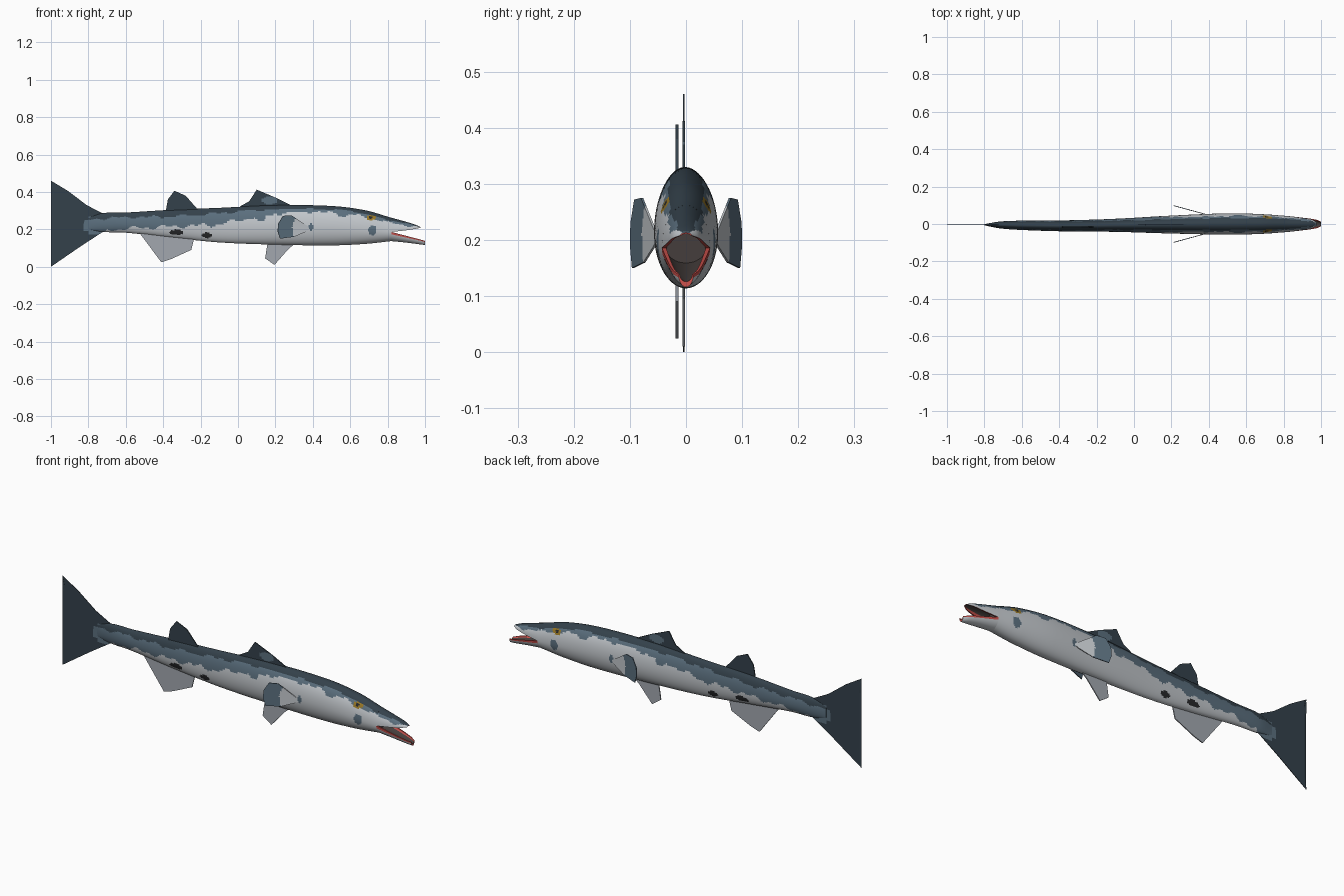
import bpy
import bmesh
from math import sin, cos, pi, hypot, radians
from mathutils import Vector

if "Cube" in bpy.data.objects:
    bpy.data.objects.remove(bpy.data.objects["Cube"])

# Palette (linear)
PALETTE = {
    "dark slate back": (.034, .053, .07),
    "blue grey band": (.105, .16, .21),
    "silver belly": (.55, .58, .61),
    "pale fin": (.36, .39, .43),
    "red lip": (.62, .085, .075),
    "mouth interior": (.06, .048, .045),
    "black spot": (.022, .023, .025),
    "golden eye": (.32, .19, .02),
}
MATERIALS = []
for label, rgb in PALETTE.items():
    mat = bpy.data.materials.new(label)
    mat.use_nodes = True
    mat.diffuse_color = (*rgb, 1)
    shader = mat.node_tree.nodes["Principled BSDF"]
    shader.inputs["Base Color"].default_value = (*rgb, 1)
    shader.inputs["Roughness"].default_value = .6
    MATERIALS.append(mat)
DARK, BAND, BELLY, PALE, RED, MOUTH, BLACK, GOLD = range(len(MATERIALS))

# Stations: x, top, widest height, bottom, half width, sideways offset
BODY = [
    (-.8, .262, .235, .2, .003, -.004),
    (-.72, .287, .235, .186, .018, -.005),
    (-.6, .29, .232, .182, .025, -.007),
    (-.35, .305, .225, .155, .03, -.01),
    (-.1, .315, .22, .13, .035, -.007),
    (.2, .329, .218, .118, .048, -.003),
    (.5, .325, .214, .114, .057, 0),
    (.68, .302, .2, .122, .053, 0),
    (.82, .262, .186, .137, .043, 0),
]
UPPER_JAW = [
    (.82, .262, .186, .137, .043, 0),
    (.9, .24, .195, .137, .033, 0),
    (.95, .224, .203, .137, .024, 0),
    (.975, .213, .208, .137, .01, 0),
]
LOWER_JAW = [
    (.82, .262, .186, .137, .043, 0),
    (.9, .24, .165, .129, .034, 0),
    (.97, .22, .147, .12, .024, 0),
    (1, .21, .138, .116, .013, 0),
]
# Lower limits of the dark back and of the blue grey band: x, dark, band
MARKINGS = [
    (-.8, .25, .18), (-.66, .262, .2), (-.4, .268, .213), (-.1, .286, .228),
    (.06, .3, .26), (.3, .308, .29), (.55, .303, .287), (.7, .278, .262),
    (.82, .247, .234), (1, .212, .205),
]
# Blotches: colour, x, z, x radius, z radius
BLOTCHES = [
    (BLACK, .71, .263, .009, .007), (GOLD, .712, .262, .026, .013),
    (BLACK, -.33, .184, .038, .014), (BLACK, -.165, .168, .028, .014),
    (BAND, .72, .195, .022, .028), (BAND, .39, .215, .012, .02),
    (BAND, .12, .27, .03, .025), (BAND, .17, .355, .04, .022),
    (BAND, -.76, .222, .065, .05), (BAND, .56, .285, .035, .018),
]


def interpolate(table, x):
    """Smooth curve through the rows of a table keyed by x."""
    last = len(table) - 1
    i = max(k for k in range(last) if k == 0 or table[k][0] <= x)
    a, b = table[i], table[i + 1]
    p, q = table[max(i - 1, 0)], table[min(i + 2, last)]
    span = b[0] - a[0]
    t = (x - a[0]) / span
    ease = t * t * (3 - 2 * t)
    row = []
    for u, v, w, s in zip(a[1:], b[1:], p[1:], q[1:]):
        m0 = (v - w) / (b[0] - p[0]) * span
        m1 = (s - u) / (q[0] - a[0]) * span
        row.append(u + (v - u) * ease + m0 * t * (1 - t) ** 2 - m1 * t * t * (1 - t))
    return row


def blotch(c):
    for colour, x, z, rx, rz in BLOTCHES:
        if hypot((c.x - x) / rx, (c.z - z) / rz) < 1:
            return colour
    return None


def skin(c):
    spot = blotch(c)
    dark, band = interpolate(MARKINGS, c.x)
    scale = 1 if c.x < .1 else .45
    wave = scale * (.008 * sin(37 * c.x) + .006 * sin(83 * c.x + 1))
    if c.z > dark + wave * .6:
        return spot if spot in (GOLD, BLACK) else DARK
    if spot is not None:
        return spot
    return BAND if c.z > band - wave else BELLY


def finish(bm, name):
    mesh = bpy.data.meshes.new(name)
    bm.to_mesh(mesh)
    bm.free()
    for mat in MATERIALS:
        mesh.materials.append(mat)
    obj = bpy.data.objects.new(name, mesh)
    bpy.context.collection.objects.link(obj)
    return obj


def loft(name, table, ring, count, colour):
    """Join rings along x; colour(centre, segment) picks each face's material."""
    bm = bmesh.new()
    start, end = table[0][0], table[-1][0]
    rings = []
    for k in range(count + 1):
        x = start + (end - start) * k / count
        rings.append([bm.verts.new((x, y, z)) for y, z in ring(*interpolate(table, x))])
    size = len(rings[0])
    for r, s in zip(rings, rings[1:]):
        for j in range(size):
            n = (j + 1) % size
            face = bm.faces.new((r[j], r[n], s[n], s[j]))
            face.material_index = colour(face.calc_center_median(), j)
    for r, shade in ((rings[0], BAND), (rings[-1], MOUTH if name == "body" else RED)):
        for j in range(size // 2 - 1):
            face = bm.faces.new((r[j], r[j + 1], r[size - 2 - j], r[size - 1 - j]))
            face.material_index = shade
    bmesh.ops.recalc_face_normals(bm, faces=bm.faces)
    obj = finish(bm, name)
    bpy.ops.object.select_all(action="DESELECT")
    obj.select_set(True)
    bpy.context.view_layer.objects.active = obj
    bpy.ops.object.shade_smooth_by_angle(angle=radians(40))


def body_ring(top, mid, bottom, width, shift):
    points = []
    for j in range(64):
        a = 2 * pi * (j + .5) / 64
        height = top - mid if sin(a) > 0 else mid - bottom
        points.append((shift + width * cos(a), mid + height * sin(a)))
    return points


SEGMENTS = 24


def jaw_ring(upper):
    """Half shell: outer arc one way, hollow inner arc back."""
    def ring(top, mid, bottom, width, shift):
        height = top - mid if upper else bottom - mid
        arc = [pi * j / SEGMENTS for j in range(SEGMENTS + 1)]
        outer = [(width * cos(a), mid + height * sin(a)) for a in arc]
        inner = [(.82 * width * cos(a), mid + .55 * height * sin(a)) for a in reversed(arc)]
        return outer + inner
    return ring


def jaw_colour(lip):
    def colour(c, j):
        if j < SEGMENTS:
            on_lip = min(j, SEGMENTS - 1 - j) < lip
            return RED if on_lip else skin(c)
        k = j - SEGMENTS - 1
        return RED if k < 4 or k >= SEGMENTS - 4 else MOUTH
    return colour


# Body and open jaws
loft("body", BODY, body_ring, 260, lambda c, j: skin(c))
loft("upper_jaw", UPPER_JAW, jaw_ring(True), 28, jaw_colour(0))
loft("lower_jaw", LOWER_JAW, jaw_ring(False), 28, jaw_colour(2))


def fin(name, outline, y, colour, slant=0, side=1, thickness=.005):
    """Thin plate from an x-z outline, cut into a grid so it can be coloured."""
    bm = bmesh.new()
    bm.faces.new([bm.verts.new((x, 0, z)) for x, z in outline])
    bmesh.ops.triangulate(bm, faces=bm.faces[:])
    for axis in (Vector((1, 0, 0)), Vector((0, 0, 1))):
        values = [v.co.dot(axis) for v in bm.verts]
        low, high = min(values), max(values)
        for k in range(1, 24):
            bmesh.ops.bisect_plane(
                bm, geom=bm.verts[:] + bm.edges[:] + bm.faces[:],
                plane_co=axis * (low + (high - low) * k / 24), plane_no=axis)
    for face in bm.faces:
        face.material_index = colour(face.calc_center_median())
    root = max(x for x, z in outline)
    for v in bm.verts:
        v.co.y = side * (y + slant * (root - v.co.x))
    bmesh.ops.recalc_face_normals(bm, faces=bm.faces)
    plate = finish(bm, name).modifiers.new("thickness", "SOLIDIFY")
    plate.thickness = thickness
    plate.offset = 0


def dark_fin(c):
    return BAND if blotch(c) == BAND else DARK


def pale_fin(c):
    return PALE


def pectoral_colour(c):
    return BELLY if hypot(c.x - .39, c.z - .2) < .1 else BAND


# Fins on the centre line
fin("tail_fin", [(-1, .46), (-.91, .406), (-.81, .33), (-.72, .283), (-.7, .235),
                 (-.72, .188), (-.84, .11), (-1, 0), (-.94, .23)], -.004, dark_fin, thickness=.003)
fin("front_dorsal_fin", [(.01, .3), (.01, .322), (.06, .35), (.1, .412), (.2, .37),
                         (.29, .325), (.29, .3)], -.004, dark_fin)
fin("rear_dorsal_fin", [(-.385, .28), (-.385, .305), (-.375, .36), (-.34, .406),
                        (-.28, .38), (-.214, .305), (-.214, .28)], -.016, dark_fin)
fin("pelvic_fin", [(.16, .14), (.145, .045), (.195, .01), (.27, .095),
                   (.3, .12), (.3, .14)], -.004, pale_fin)
fin("anal_fin", [(-.53, .185), (-.41, .024), (-.36, .04), (-.25, .09),
                 (-.235, .15), (-.235, .18)], -.016, pale_fin)

# Paired side fins
for side, label in ((1, "left"), (-1, "right")):
    fin(label + "_pectoral_fin", [(.225, .15), (.212, .19), (.215, .23), (.24, .272),
                                  (.285, .275), (.39, .205), (.37, .19), (.3, .16)],
        .05, pectoral_colour, slant=.27, side=side, thickness=.004)
